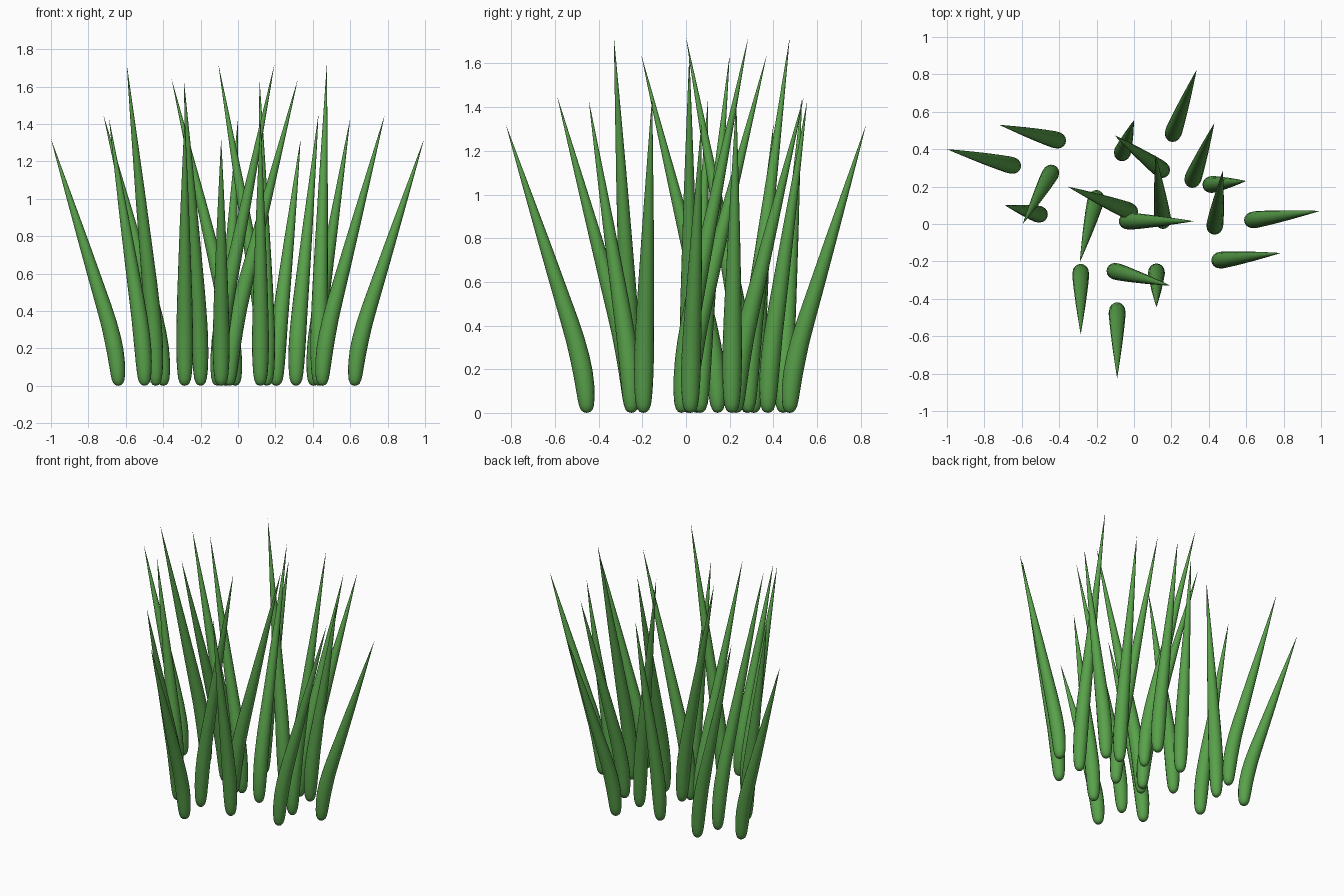
import bpy, bmesh, math
from mathutils import Vector

if "Cube" in bpy.data.objects:
    bpy.data.objects.remove(bpy.data.objects["Cube"])

green = bpy.data.materials.new("grass_green")
green.diffuse_color = (0.10, 0.36, 0.07, 1)
green.use_nodes = True
green.node_tree.nodes["Principled BSDF"].inputs["Base Color"].default_value = green.diffuse_color

SIDES = 16
# blade profile: height fraction, lean fraction, radius
PROFILE = [(0.003, 0, 0.016), (0.01, 0, 0.026), (0.025, 0.002, 0.034),
           (0.05, 0.007, 0.039), (0.09, 0.02, 0.043), (0.14, 0.046, 0.045),
           (0.19, 0.083, 0.045), (0.25, 0.137, 0.043), (0.32, 0.213, 0.0405),
           (0.45, 0.364, 0.034), (0.6, 0.537, 0.026), (0.8, 0.769, 0.0135),
           (0.93, 0.919, 0.005)]

# blades grouped by height: base x, base y, tip x, tip y
CLUMPS = {
    1.32: [(-0.64, 0.31, -1.0, 0.40), (0.205, 0.475, 0.335, 0.825),
           (0.625, 0.02, 0.995, 0.07), (-0.09, -0.455, -0.09, -0.825)],
    1.45: [(-0.40, 0.445, -0.72, 0.53), (0.31, 0.23, 0.43, 0.54),
           (0.45, -0.195, 0.785, -0.155), (-0.285, -0.25, -0.285, -0.59)],
    1.72: [(-0.44, 0.28, -0.595, 0.0), (0.155, 0.285, -0.105, 0.475),
           (0.43, -0.02, 0.475, 0.285), (-0.11, -0.25, 0.195, -0.33)],
    1.43: [(-0.50, 0.05, -0.69, 0.10), (-0.065, 0.375, 0.0, 0.555),
           (0.405, 0.21, 0.60, 0.23), (0.12, -0.25, 0.12, -0.445)],
    1.64: [(-0.20, 0.145, -0.29, -0.205), (-0.015, 0.065, -0.355, 0.20),
           (-0.045, 0.015, 0.32, 0.015), (0.155, 0.01, 0.115, 0.37)],
}


def make_blade(name, base, tip, height):
    """Sweep a tapering round section along a leaning path."""
    bm = bmesh.new()
    lean = tip - base
    path = [base.to_3d()]
    for t, f, _ in PROFILE:
        path.append((base + lean * f).to_3d() + Vector((0, 0, t * height)))
    path.append(tip.to_3d() + Vector((0, 0, height)))
    rings = []
    for i, (t, f, r) in enumerate(PROFILE, 1):
        # keep the lowest rings level, tilt the others with the path
        d = path[i + 1] - path[i - 1] if t > 0.03 else Vector((0, 0, 1))
        turn = Vector((0, 0, 1)).rotation_difference(d.normalized())
        rings.append([bm.verts.new(path[i] + turn @ Vector(
            (r * math.cos(a), r * math.sin(a), 0)))
            for a in (2 * math.pi * k / SIDES for k in range(SIDES))])
    bottom, top = bm.verts.new(path[0]), bm.verts.new(path[-1])
    for k in range(SIDES):
        n = (k + 1) % SIDES
        bm.faces.new((bottom, rings[0][n], rings[0][k]))
        bm.faces.new((top, rings[-1][k], rings[-1][n]))
        for lo, hi in zip(rings, rings[1:]):
            bm.faces.new((lo[k], lo[n], hi[n], hi[k]))
    for face in bm.faces:
        face.smooth = True
    mesh = bpy.data.meshes.new(name)
    bm.to_mesh(mesh)
    bm.free()
    mesh.materials.append(green)
    bpy.context.collection.objects.link(bpy.data.objects.new(name, mesh))


# grass tuft
count = 0
for height, blades in CLUMPS.items():
    for bx, by, tx, ty in blades:
        count += 1
        make_blade(f"grass_blade_{count:02d}", Vector((bx, by)), Vector((tx, ty)), height)
